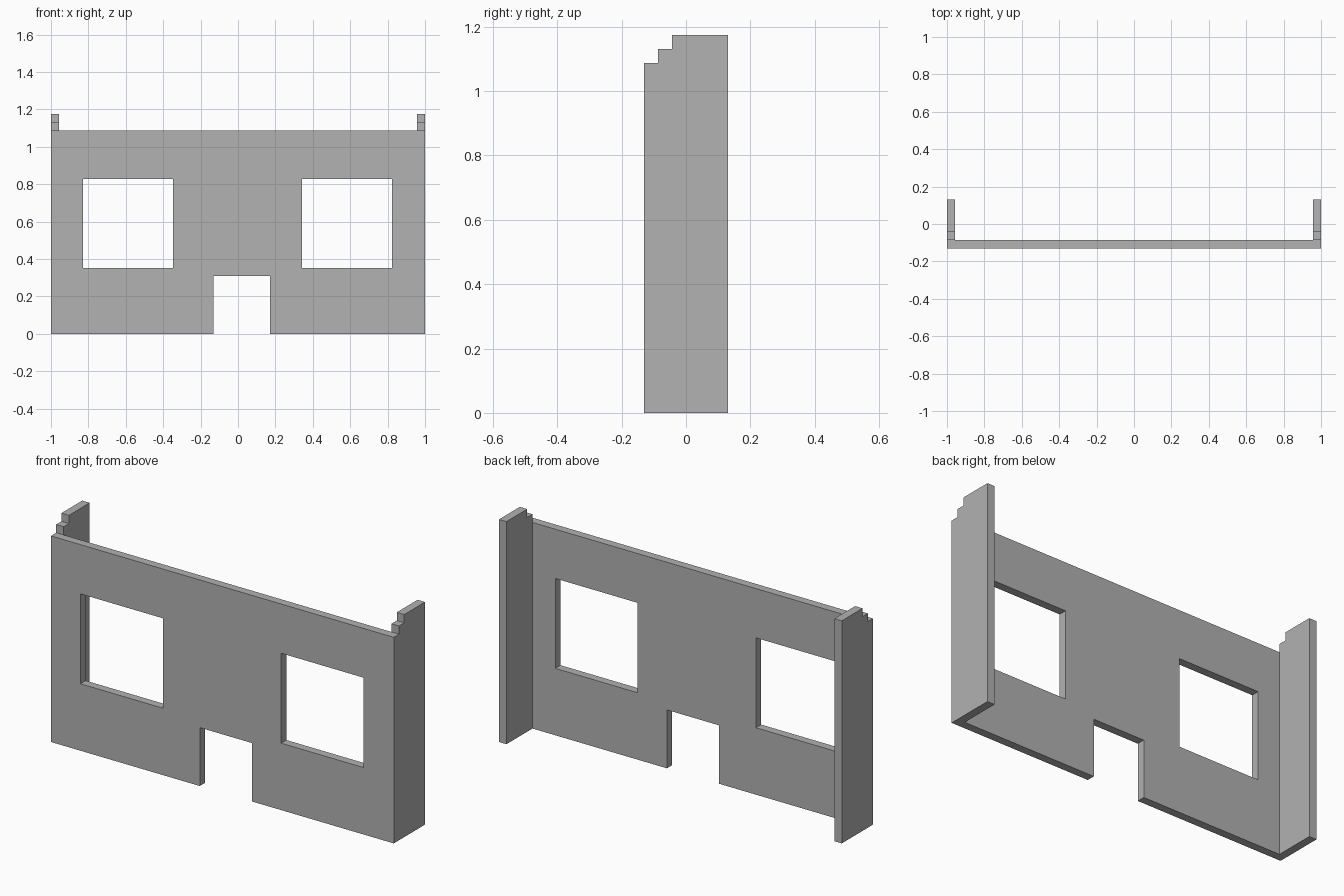
import bpy
import bmesh
from mathutils import Vector

cube = bpy.data.objects.get("Cube")
if cube:
    bpy.data.objects.remove(cube, do_unlink=True)

# Overall sizes
HALF = 1.0
FRONT, BACK = -0.13, 0.13
T = 0.0435            # wall thickness, also the step size
INNER = FRONT + T     # rear face of the front wall
H = 1.087             # height of the front wall

plaster = bpy.data.materials.new("wall grey")
plaster.use_nodes = True
GREY = (0.445, 0.445, 0.445, 1)
plaster.diffuse_color = GREY
plaster.node_tree.nodes["Principled BSDF"].inputs["Base Color"].default_value = GREY


def slab(name, loops, depth, open_normal=None):
    """Fill flat outlines (holes included) and extrude them by depth."""
    bm = bmesh.new()
    edges = []
    for loop in loops:
        vs = [bm.verts.new(p) for p in loop]
        edges += [bm.edges.new((a, b)) for a, b in zip(vs, vs[1:] + vs[:1])]
    bmesh.ops.triangle_fill(bm, edges=edges, use_beauty=True)
    ext = bmesh.ops.extrude_face_region(bm, geom=bm.faces[:], use_keep_orig=True)
    moved = [g for g in ext["geom"] if isinstance(g, bmesh.types.BMVert)]
    bmesh.ops.translate(bm, verts=moved, vec=depth)
    bmesh.ops.recalc_face_normals(bm, faces=bm.faces[:])
    # Leave out the hidden face where this part meets another
    if open_normal:
        bm.normal_update()
        hidden = [f for f in bm.faces if f.normal.dot(Vector(open_normal)) > 0.99
                  and abs(f.calc_center_median().y - INNER) < 0.001]
        bmesh.ops.delete(bm, geom=hidden, context="FACES")
    mesh = bpy.data.meshes.new(name)
    bm.to_mesh(mesh)
    bm.free()
    mesh.materials.append(plaster)
    obj = bpy.data.objects.new(name, mesh)
    bpy.context.collection.objects.link(obj)
    return obj


def window(x0, x1, z0=0.353, z1=0.827):
    return [(x0, FRONT, z0), (x1, FRONT, z0), (x1, FRONT, z1), (x0, FRONT, z1)]


# Front wall with doorway notch and two window openings
door_l, door_r, door_h = -0.132, 0.172, 0.308
outline = [(x, FRONT, z) for x, z in (
    (-HALF, 0), (door_l, 0), (door_l, door_h), (door_r, door_h),
    (door_r, 0), (HALF, 0), (HALF, H), (-HALF, H))]
slab("front_wall", [outline, window(-0.828, -0.348), window(0.343, 0.823)], (0, T, 0))

# Side walls with stepped tops
steps = [(INNER, 0), (BACK, 0), (BACK, H + 2 * T), (INNER + T, H + 2 * T),
         (INNER + T, H + T), (INNER, H + T), (INNER, H)]
for name, side in (("left_side_wall", 1), ("right_side_wall", -1)):
    profile = [(side * HALF, y, z) for y, z in steps]
    wall = slab(name, [profile], (-side * T, 0, 0))
    # Open the joint with the front wall, keeping the exposed step riser
    bm = bmesh.new()
    bm.from_mesh(wall.data)
    joint = [f for f in bm.faces
             if all(abs(v.co.y - INNER) < 0.001 and v.co.z < H + 0.001 for v in f.verts)]
    bmesh.ops.delete(bm, geom=joint, context="FACES")
    bm.to_mesh(wall.data)
    bm.free()
